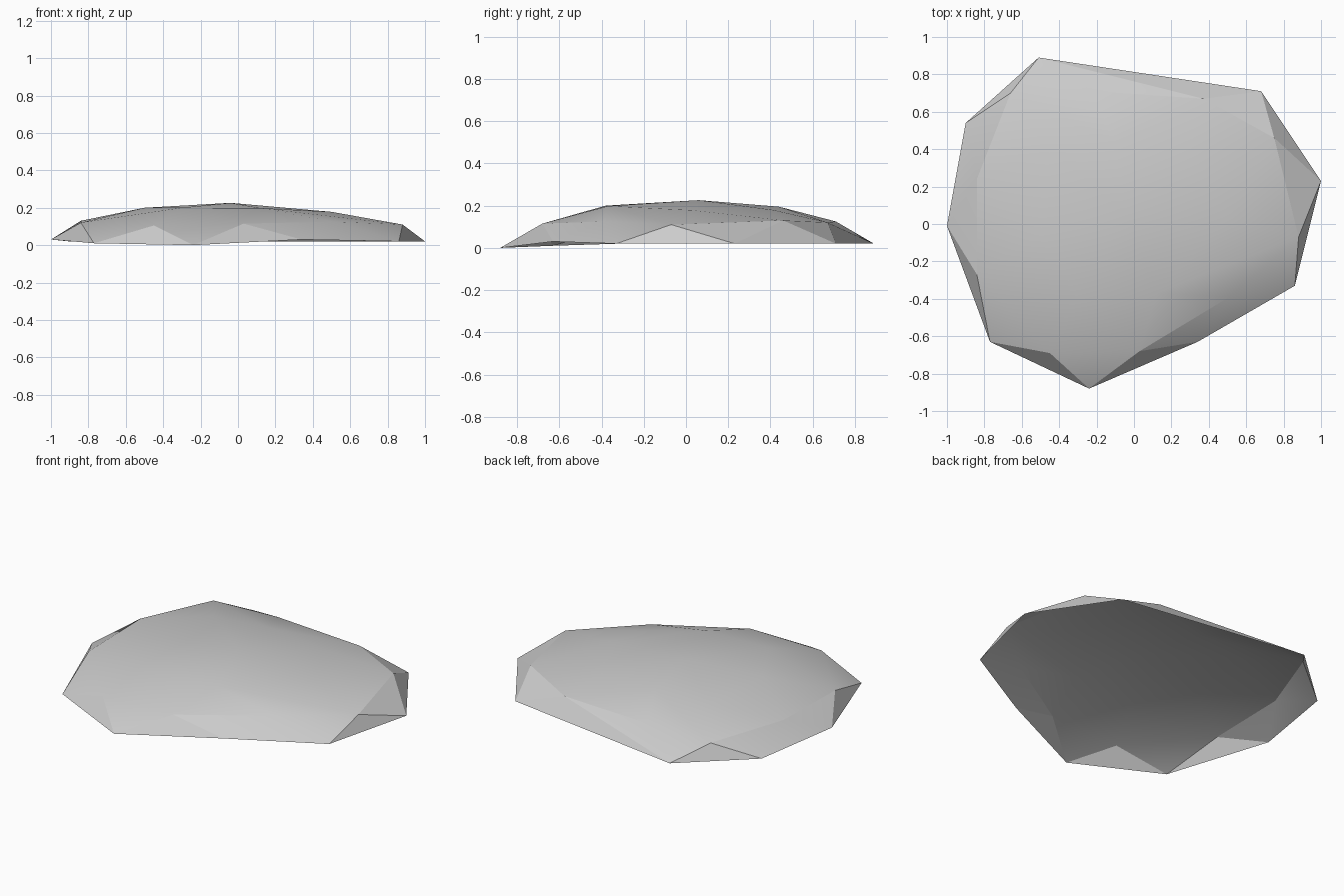
import bpy, bmesh

cube = bpy.data.objects.get("Cube")
if cube:
    bpy.data.objects.remove(cube, do_unlink=True)

# Rock grey
grey = bpy.data.materials.new("stone_grey")
grey.use_nodes = True
colour = (0.6, 0.6, 0.6, 1)
grey.diffuse_color = colour
grey.node_tree.nodes["Principled BSDF"].inputs["Base Color"].default_value = colour

# Ground rim, shoulder ring and crown of the low boulder
rim = [(-1, -.01, .03), (-.77, -.63, .01), (-.24, -.88, 0), (.34, -.63, .03),
       (.86, -.33, .02), (1, .23, .02), (.68, .71, .02), (-.51, .89, .02),
       (-.9, .54, .02)]
shoulder = [(-.84, -.27, .12), (-.45, -.69, .105), (.03, -.68, .115),
            (.51, -.39, .125), (.88, -.07, .11), (.75, .46, .13),
            (.37, .67, .12), (-.22, .71, .125), (-.66, .7, .115), (-.84, .24, .13)]
crown = [(-.5, -.05, .2), (-.3, -.38, .2), (.12, -.37, .198), (.5, .03, .178),
         (.3, .41, .18), (-.1, .44, .195), (-.45, .4, .19), (-.04, .06, .226)]

# Wrap the points in a convex skin, then open the underside
bm = bmesh.new()
for p in rim + shoulder + crown:
    bm.verts.new(p)
bmesh.ops.convex_hull(bm, input=bm.verts[:])
bmesh.ops.recalc_face_normals(bm, faces=bm.faces[:])
under = [f for f in bm.faces if f.normal.z < -0.3]
bmesh.ops.delete(bm, geom=under, context='FACES')
bmesh.ops.delete(bm, geom=[v for v in bm.verts if not v.link_faces], context='VERTS')

mesh = bpy.data.meshes.new("boulder_shell")
bm.to_mesh(mesh)
bm.free()
mesh.materials.append(grey)
boulder = bpy.data.objects.new("boulder_shell", mesh)
bpy.context.collection.objects.link(boulder)

# Soft crown, crisp shoulder
bpy.ops.object.select_all(action='DESELECT')
boulder.select_set(True)
bpy.context.view_layer.objects.active = boulder
bpy.ops.object.shade_smooth_by_angle(angle=0.27)
